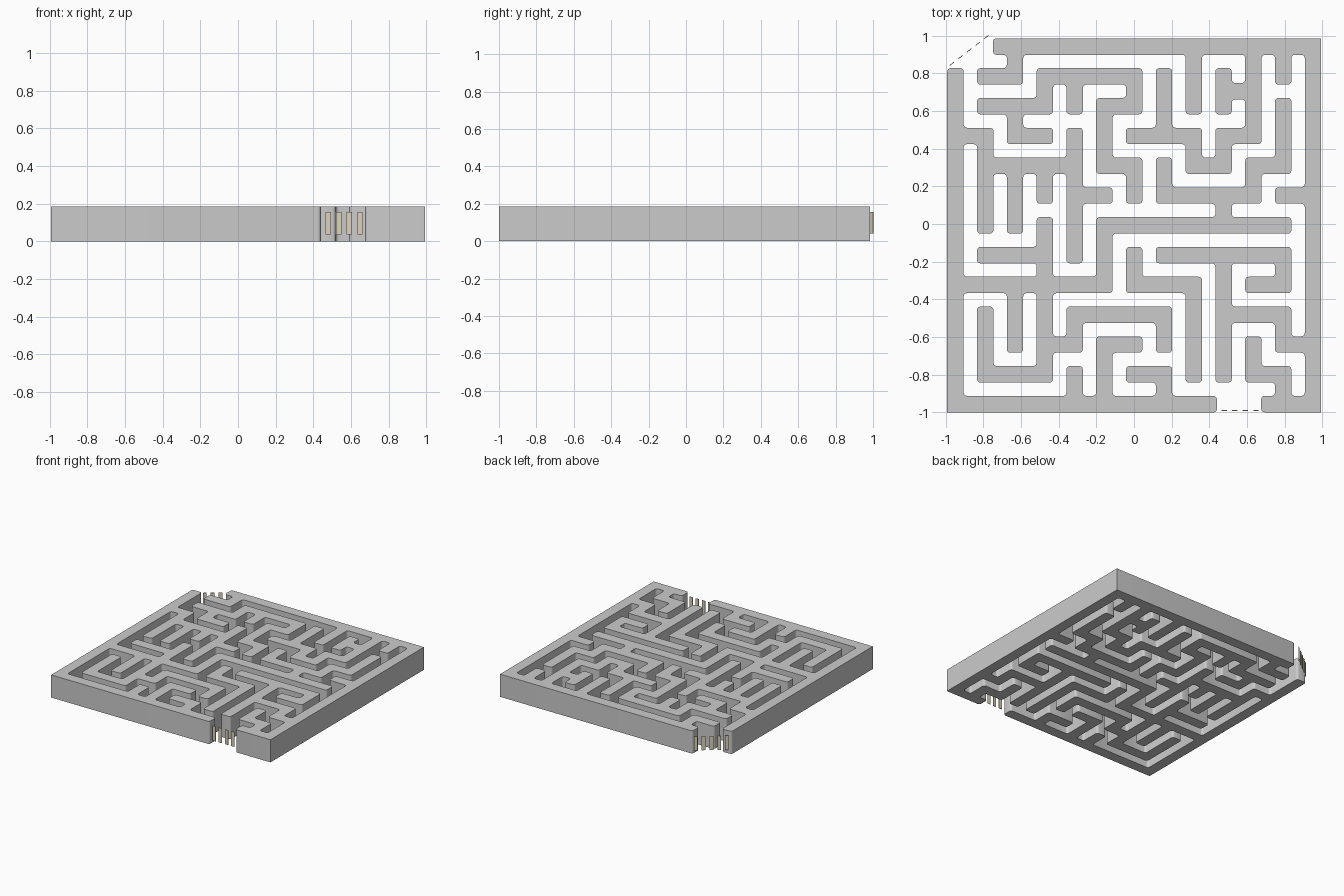
import bpy, math
from mathutils import Vector

if "Cube" in bpy.data.objects:
    bpy.data.objects.remove(bpy.data.objects["Cube"])

PITCH, HALF, HEIGHT, RADIUS = 0.1581, 0.0435, 0.185, 0.018


def node(col, row):
    """Point of the 13 x 13 wall lattice, counted from the back left corner."""
    return (-0.9475 + PITCH * col, 0.9415 - PITCH * row)


# Walls running left-right: column spans for each inner row
ACROSS = {
    1: [(1, 2), (3, 6)],
    2: [(1, 3), (5, 6)],
    3: [(0, 1), (2, 3), (6, 8), (9, 10)],
    4: [(1, 4), (5, 6), (8, 9), (10, 11)],
    5: [(4, 5), (7, 10), (11, 12)],
    6: [(5, 11)],
    7: [(1, 3), (7, 11)],
    8: [(0, 5), (6, 8), (10, 11)],
    9: [(4, 7), (9, 11)],
    10: [(3, 4), (5, 6), (11, 12)],
    11: [(1, 3), (6, 7), (10, 11)],
}
# Walls running back-front: row spans for each column
ALONG = {
    0: [(1, 12)],
    1: [(3, 6), (9, 11)],
    2: [(0, 1), (2, 3), (4, 6), (8, 10)],
    3: [(1, 2), (4, 5), (6, 11)],
    4: [(1, 2), (3, 7), (9, 10), (11, 12)],
    5: [(2, 4), (6, 8), (10, 12)],
    6: [(1, 2), (4, 5), (7, 8)],
    7: [(1, 3), (4, 5), (9, 10), (11, 12)],
    8: [(0, 2), (3, 4), (8, 11)],
    9: [(1, 2), (3, 4), (5, 6), (7, 11)],
    10: [(0, 3), (4, 5), (10, 11)],
    11: [(0, 1), (2, 4), (7, 8), (9, 10), (11, 12)],
    12: [(0, 12)],
}


def box(a, b):
    return tuple(round(v, 4) for v in (min(a[0], b[0]) - HALF, min(a[1], b[1]) - HALF,
                                       max(a[0], b[0]) + HALF, max(a[1], b[1]) + HALF))


rects = [box(node(a, r), node(b, r)) for r, spans in ACROSS.items() for a, b in spans]
rects += [box(node(c, a), node(c, b)) for c, spans in ALONG.items() for a, b in spans]
# Back and front rims stop at the two openings; one short bridge is off the lattice
back, front = node(12, 0), node(12, 12)
rects += [box((-0.705, back[1]), back),
          box(node(0, 12), (0.3965, front[1])),
          box((0.7185, front[1]), front),
          box((node(9, 1)[0], 0.705), (node(10, 1)[0], 0.705))]

# Union of the rectangles on an irregular cell grid
xs = sorted({r[i] for r in rects for i in (0, 2)})
ys = sorted({r[i] for r in rects for i in (1, 3)})
cells = set()
for x0, y0, x1, y1 in rects:
    for i in range(xs.index(x0), xs.index(x1)):
        for j in range(ys.index(y0), ys.index(y1)):
            cells.add((i, j))

# Boundary edges, directed with the filled side on the left
follow = {}
for i, j in cells:
    for di, dj, a, b in ((0, -1, (i, j), (i + 1, j)), (1, 0, (i + 1, j), (i + 1, j + 1)),
                         (0, 1, (i + 1, j + 1), (i, j + 1)), (-1, 0, (i, j + 1), (i, j))):
        if (i + di, j + dj) not in cells:
            follow.setdefault(a, []).append(b)

loops = []
while follow:
    p = next(iter(follow))
    loop = []
    while p in follow:
        loop.append(Vector((xs[p[0]], ys[p[1]])))
        q = follow[p].pop()
        if not follow[p]:
            del follow[p]
        p = q
    loops.append(loop)


def rounded(loop):
    """Drop straight points, then fillet every corner except the outer ones of the block."""
    n = len(loop)
    corners = [loop[k] for k in range(n)
               if abs((loop[k] - loop[k - 1]).cross(loop[(k + 1) % n] - loop[k])) > 1e-9]
    out, n = [], len(corners)
    for k, p in enumerate(corners):
        if abs(p.x) > 0.97 and abs(p.y) > 0.97:
            out.append(p)
            continue
        u, v = corners[k - 1] - p, corners[(k + 1) % n] - p
        r = min(RADIUS, 0.45 * u.length, 0.45 * v.length)
        u, v = u.normalized() * r, v.normalized() * r
        for s in range(5):
            t = s * math.pi / 8
            out.append(p + u * (1 - math.sin(t)) + v * (1 - math.cos(t)))
    return out


# Maze walls: filled outline extruded to full height
curve = bpy.data.curves.new("maze_walls", 'CURVE')
curve.dimensions, curve.fill_mode, curve.extrude = '2D', 'BOTH', HEIGHT / 2
for loop in loops:
    pts = rounded(loop)
    spline = curve.splines.new('POLY')
    spline.points.add(len(pts) - 1)
    for sp, p in zip(spline.points, pts):
        sp.co = (p.x, p.y, 0, 1)
    spline.use_cyclic_u = True
walls = bpy.data.objects.new("maze_walls", curve)
walls.location.z = HEIGHT / 2
bpy.context.collection.objects.link(walls)
bpy.context.view_layer.objects.active = walls
walls.select_set(True)
bpy.ops.object.convert(target='MESH')
bpy.ops.object.shade_smooth_by_angle(angle=math.radians(30))

tan = bpy.data.materials.new("tan")
tan.diffuse_color = (0.72, 0.65, 0.5, 1)
tan.use_nodes = True
tan.node_tree.nodes["Principled BSDF"].inputs["Base Color"].default_value = tan.diffuse_color


def marker(name, a, b, count, z0, z1):
    """Row of plain thin upright slats standing in an opening."""
    a, b = Vector(a), Vector(b)
    step = (b - a) / count
    verts, faces = [], []
    for k in range(count):
        p, q = a + step * (k + 0.25), a + step * (k + 0.75)
        n = len(verts)
        verts += [(p.x, p.y, z0), (q.x, q.y, z0), (q.x, q.y, z1), (p.x, p.y, z1)]
        faces.append((n, n + 1, n + 2, n + 3))
    mesh = bpy.data.meshes.new(name)
    mesh.from_pydata(verts, [], faces)
    mesh.materials.append(tan)
    obj = bpy.data.objects.new(name, mesh)
    bpy.context.collection.objects.link(obj)
    solid = obj.modifiers.new("thickness", 'SOLIDIFY')
    solid.thickness, solid.offset = 0.004, 0


# Blank slats at the entrance (cut corner) and at the exit (front)
marker("entrance_slats", (-0.99, 0.832), (-0.76, 1.01), 5, 0.04, 0.155)
marker("exit_slats", (0.45, -0.99), (0.675, -0.99), 4, 0.035, 0.155)
